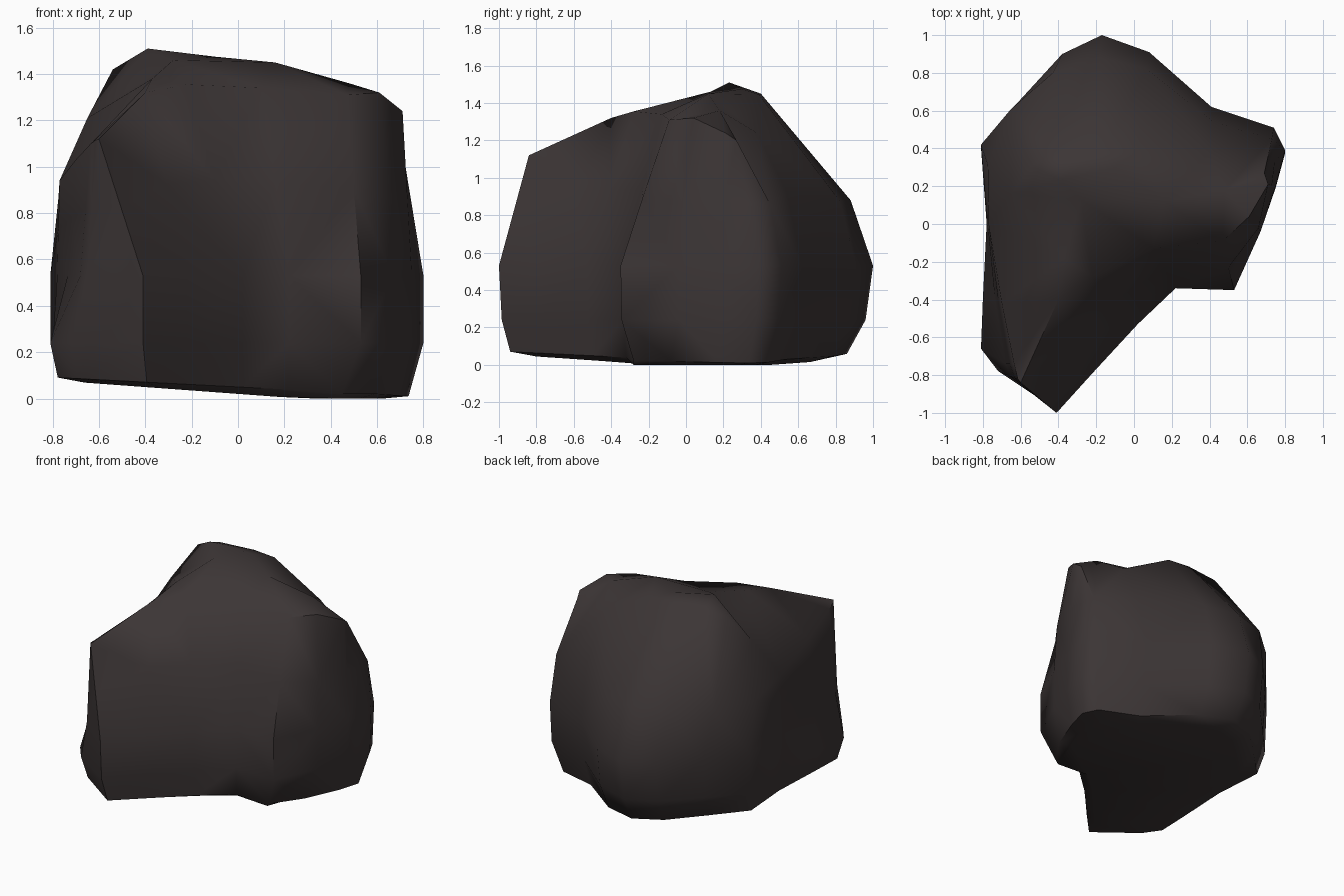
import bpy, bmesh
from mathutils import Vector
from mathutils.geometry import delaunay_2d_cdt

if "Cube" in bpy.data.objects:
    bpy.data.objects.remove(bpy.data.objects["Cube"])

# Widest plan outline, counter-clockwise from the front ridge
plan = [(-.41, -1), (-.22, -.79), (.02, -.53), (.22, -.34), (.53, -.35), (.67, -.04),
        (.75, .2), (.80, .39), (.74, .51), (.41, .62), (.08, .91), (-.17, 1),
        (-.38, .9), (-.6, .66), (-.81, .42), (-.78, 0), (-.80, -.4), (-.81, -.67), (-.72, -.79)]
# Shoulder of each column, where the sides break into the crown
shoulder = [(-.60, -.84, 1.12), (-.40, -.40, 1.32), (-.22, -.28, 1.355), (.10, -.13, 1.34),
            (.47, -.09, 1.31), (.61, .04, 1.32), (.71, .21, 1.24), (.69, .27, 1.20),
            (.48, .18, 1.36), (.40, .38, 1.24), (.02, .39, 1.445), (-.15, .40, 1.45),
            (-.40, .37, 1.45), (-.54, .31, 1.42), (-.65, .16, 1.21), (-.77, 0, .94),
            (-.70, -.42, 1.03), (-.635, -.74, 1.10), (-.615, -.82, 1.115)]
# Crown high points
crown = [(-.39, .23, 1.51), (-.1, .3, 1.475), (.16, .12, 1.45), (-.28, .13, 1.46), (-.37, -.18, 1.38)]
# Hollowed left flank at waist height, block corners above it, tucked right foot below
waist_fix = {16: (-.735, -.41), 17: (-.68, -.74), 18: (-.65, -.81)}
mid_fix = {4: (.50, -.23, .9), 5: (.66, -.02, .87), 8: (.73, .45, .86), 9: (.42, .54, .92)}
foot_fix = {4: (.45, -.28, .02), 5: (.59, -.08, .02)}

n = len(plan)


def foot(x, y, s, z):
    return Vector((x * (.92 if x > .6 else .96) * s, y * (.94 if y < 0 else .86) * s, z))


# Rings from the underside up to the shoulder
rings = [[foot(x, y, .85, max(0, .02 - .06 * x)) for x, y in plan],
         [Vector(foot_fix.get(i, foot(x, y, 1, .05 - .05 * x))) for i, (x, y) in enumerate(plan)],
         [Vector((x, y * (.985 if y < 0 else .96), .24)) for x, y in plan]]
waist = [Vector((*waist_fix.get(i, p), .53)) for i, p in enumerate(plan)]
mid = []
for i, (w, s) in enumerate(zip(waist, shoulder)):
    x, y = plan[i]
    back = x < .3 and y > .6
    bulge = .11 if back else .05 if x < -.8 and y > 0 else 0
    p = w.lerp(Vector(s), .38 if back else .5) + Vector((x, y, 0)).normalized() * bulge
    mid.append(Vector(mid_fix.get(i, p)))
rings += [waist, mid, [Vector(s) for s in shoulder]]

bm = bmesh.new()
vr = [[bm.verts.new(p) for p in r] for r in rings]
for a, b in zip(vr, vr[1:]):
    for i in range(n):
        j = (i + 1) % n
        bm.faces.new((a[i], a[j], b[j], b[i]))
bm.faces.new(list(reversed(vr[0])))

# Crown: triangulate the shoulder loop together with the high points
top = vr[-1] + [bm.verts.new(p) for p in crown]
out = delaunay_2d_cdt([v.co.xy for v in top], [(i, (i + 1) % n) for i in range(n)], [], 1, 1e-5)
for f in out[2]:
    bm.faces.new([top[out[3][i][0]] for i in f])
bmesh.ops.triangulate(bm, faces=[f for f in bm.faces if len(f.verts) > 3])
bmesh.ops.recalc_face_normals(bm, faces=bm.faces)

me = bpy.data.meshes.new("boulder")
bm.to_mesh(me)
bm.free()
rock = bpy.data.objects.new("boulder", me)
bpy.context.collection.objects.link(rock)

# Dark warm grey stone
mat = bpy.data.materials.new("dark stone")
mat.diffuse_color = (.045, .036, .036, 1)
mat.use_nodes = True
mat.node_tree.nodes["Principled BSDF"].inputs["Base Color"].default_value = mat.diffuse_color
me.materials.append(mat)

bpy.context.view_layer.objects.active = rock
rock.select_set(True)
bpy.ops.object.shade_smooth_by_angle(angle=1.0)
